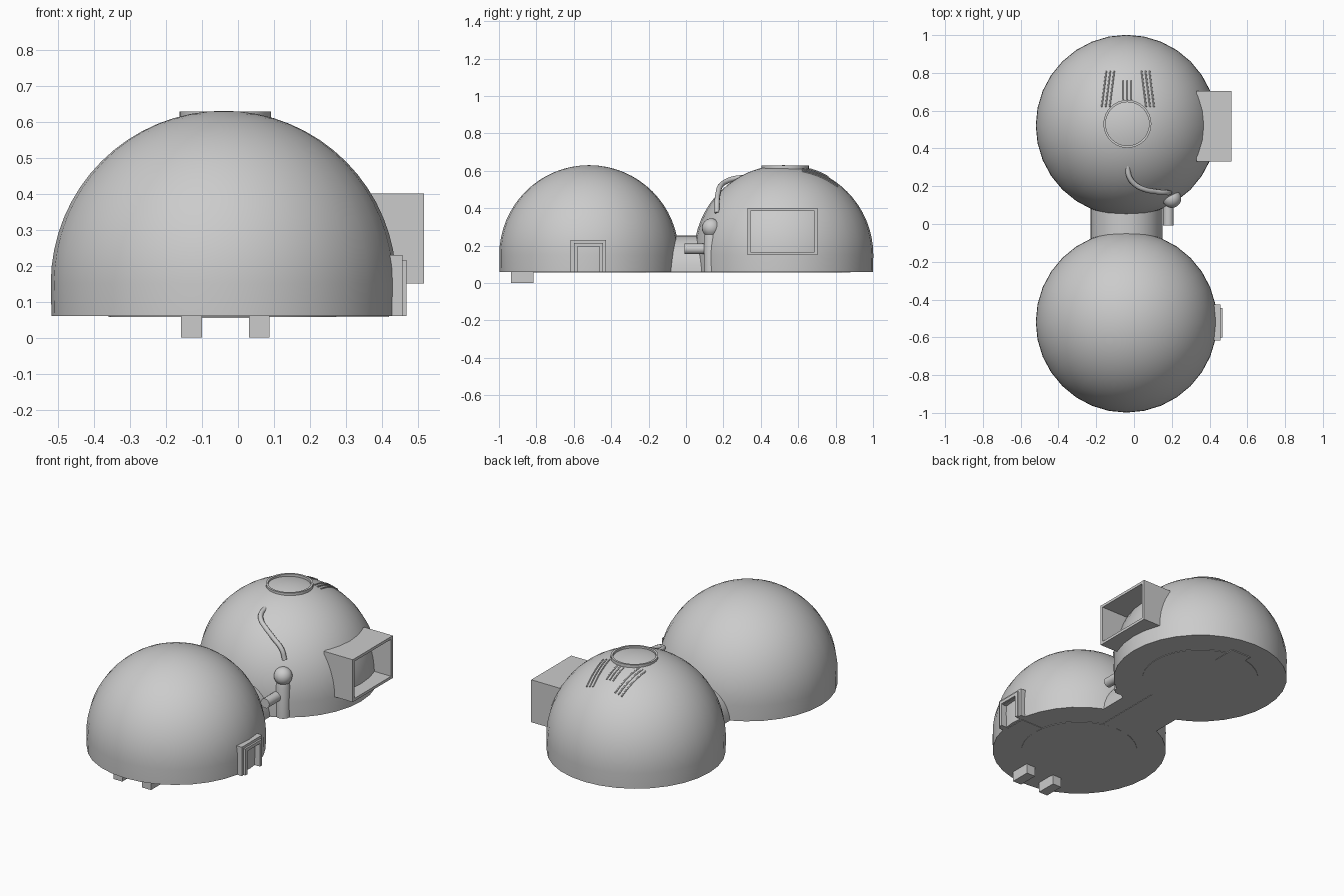
import bpy, bmesh, math
from mathutils import Vector

if "Cube" in bpy.data.objects:
    bpy.data.objects.remove(bpy.data.objects["Cube"])

grey = bpy.data.materials.new("plain_grey")
grey.diffuse_color = (0.6, 0.6, 0.6, 1)
grey.use_nodes = True
grey.node_tree.nodes["Principled BSDF"].inputs["Base Color"].default_value = grey.diffuse_color
CX, REAR_Y, FRONT_Y, R, CZ, BASE = -0.04, 0.5215, -0.5185, 0.48, 0.15, 0.06


def finish(name, bm, smooth=False):
    bmesh.ops.recalc_face_normals(bm, faces=bm.faces)
    me = bpy.data.meshes.new(name)
    bm.to_mesh(me)
    bm.free()
    ob = bpy.data.objects.new(name, me)
    bpy.context.collection.objects.link(ob)
    me.materials.append(grey)
    if smooth:
        bpy.context.view_layer.objects.active = ob
        ob.select_set(True)
        bpy.ops.object.shade_smooth_by_angle(angle=math.radians(35))
        ob.select_set(False)
    return ob


def lathe(name, profile, loc, seg=32, closed=False):
    """Turn an (r, z) profile round a vertical axis."""
    bm = bmesh.new()
    vs = [bm.verts.new((loc[0] + r, loc[1], loc[2] + z)) for r, z in profile]
    edges = [bm.edges.new(p) for p in zip(vs, vs[1:])]
    if closed:
        edges.append(bm.edges.new((vs[-1], vs[0])))
    bmesh.ops.spin(bm, geom=vs + edges, cent=loc, axis=(0, 0, 1),
                   angle=2 * math.pi, steps=seg, use_duplicate=False)
    bmesh.ops.remove_doubles(bm, verts=bm.verts, dist=1e-5)
    return finish(name, bm, True)


def box(name, x, y, z):
    bm = bmesh.new()
    bmesh.ops.create_cube(bm, size=1)
    for v in bm.verts:
        v.co = [a[0] + (c + 0.5) * (a[1] - a[0]) for a, c in zip((x, y, z), v.co)]
    return finish(name, bm)


def prism(name, outline, axis, a, b, smooth=False):
    """Extrude an outline along one axis from a to b."""
    bm = bmesh.new()
    def put(p, t):
        c = list(p)
        c.insert(axis, t)
        return bm.verts.new(c)
    face = bm.faces.new([put(p, a) for p in outline])
    ext = bmesh.ops.extrude_face_region(bm, geom=[face])["geom"]
    for v in ext:
        if isinstance(v, bmesh.types.BMVert):
            v.co[axis] = b
    return finish(name, bm, smooth)


def rect_frame(name, x, y, z, t, open_bottom=False):
    """Four-sided (or three-sided) frame facing +x."""
    bm = bmesh.new()
    zb = z[0] if open_bottom else z[0] + t
    out = [(y[0], z[0]), (y[0], z[1]), (y[1], z[1]), (y[1], z[0])]
    inn = [(y[0] + t, zb), (y[0] + t, z[1] - t), (y[1] - t, z[1] - t), (y[1] - t, zb)]
    for i in range(3 if open_bottom else 4):
        j = (i + 1) % 4
        bm.faces.new([bm.verts.new((x[0], *p)) for p in (out[i], out[j], inn[j], inn[i])])
    bmesh.ops.remove_doubles(bm, verts=bm.verts, dist=1e-5)
    ext = bmesh.ops.extrude_face_region(bm, geom=bm.faces[:])["geom"]
    for v in ext:
        if isinstance(v, bmesh.types.BMVert):
            v.co.x = x[1]
    return finish(name, bm)


def tube(name, pts, radius):
    cu = bpy.data.curves.new(name, "CURVE")
    cu.dimensions = "3D"
    cu.bevel_depth, cu.bevel_resolution, cu.use_fill_caps = radius, 2, True
    cu.resolution_u = 6
    sp = cu.splines.new("BEZIER")
    sp.bezier_points.add(len(pts) - 1)
    for bp, p in zip(sp.bezier_points, pts):
        bp.co = p
        bp.handle_left_type = bp.handle_right_type = "AUTO"
    cu.materials.append(grey)
    ob = bpy.data.objects.new(name, cu)
    bpy.context.collection.objects.link(ob)


# Two domes, closed underneath
dome = [(0, BASE), (R - 0.002, BASE)] + [
    (R * math.cos(math.pi * i / 32), CZ + R * math.sin(math.pi * i / 32)) for i in range(17)]
dome[-1] = (0, CZ + R)
for label, cy in (("rear", REAR_Y), ("front", FRONT_Y)):
    lathe(label + "_dome", dome, (CX, cy, 0))
    # thin floor disc showing underneath
    lathe(label + "_floor", [(0, 0.057), (0.32, 0.057), (0.32, 0.064), (0, 0.064)], (CX, cy, 0))

# Arched corridor and floor strips
arch = [(CX + 0.19 * math.cos(math.pi * i / 16), BASE + 0.195 * math.sin(math.pi * i / 16)) for i in range(17)]
prism("corridor", arch, 1, -0.15, 0.15, True)
box("corridor_floor", (-0.13, 0.05), (-0.25, 0.25), (0.0575, 0.064))
box("doorway_floor", (0.25, 0.42), (-0.585, -0.46), (0.0575, 0.064))
box("rear_floor_hatch", (-0.10, 0.03), (0.73, 0.88), (0.055, 0.064))

# Hollow window hood on the rear dome
rect_frame("window_hood", (0.33, 0.517), (0.33, 0.703), (0.15, 0.40), 0.016)

# Side doorway on the front dome
rect_frame("side_door_frame", (0.40, 0.457), (-0.617, -0.427), (BASE, 0.23), 0.036, True)
rect_frame("side_door_trim", (0.457, 0.468), (-0.60, -0.444), (BASE, 0.215), 0.019, True)

# Two feet below the front entrance
for label, x in (("left", (-0.158, -0.10)), ("right", (0.03, 0.087))):
    box(label + "_foot", x, (-0.935, -0.815), (0, 0.064))

# Skylight rim on the rear dome
lathe("skylight_rim", [(0.127, 0.60), (0.127, 0.628), (0.115, 0.628), (0.115, 0.60)],
      (-0.035, 0.53, 0), closed=True)

# Three groups of thin rails running down the back of the rear dome
def on_dome(x, y, lift):
    h = (R + lift) ** 2 - (x - CX) ** 2 - (y - REAR_Y) ** 2
    return (x, y, CZ + math.sqrt(h))

for g, (x0, y0, y1, lean) in enumerate(((-0.138, 0.62, 0.81, -0.012),
                                        (-0.035, 0.66, 0.76, 0), (0.073, 0.62, 0.81, 0.012))):
    for k in (-1, 0, 1):
        pts = [on_dome(x0 + k * 0.021 + lean * (1 - i / 2), y0 + (y1 - y0) * i / 4, 0.001)
               for i in range(5)]
        tube(f"rail_{g}_{k + 1}", pts, 0.004)

# Bent hose on the rear dome
tube("hose", [(-0.035, 0.31, 0.565), (-0.025, 0.25, 0.556), (0.005, 0.21, 0.54),
              (0.05, 0.185, 0.52), (0.11, 0.172, 0.48), (0.17, 0.166, 0.43),
              (0.188, 0.166, 0.375)], 0.014)

# Round-topped tank with a side pipe
cap = [(0.05 * math.cos(math.radians(a)), 0.295 + 0.05 * math.sin(math.radians(a)))
       for a in range(-45, 90, 15)] + [(0, 0.345)]
lathe("tank", [(0, BASE), (0.04, BASE), (0.04, 0.24)] + cap, (0.2, 0.135, 0), 20)
ring = [(0.182 + 0.028 * math.cos(math.pi * i / 8), 0.182 + 0.028 * math.sin(math.pi * i / 8)) for i in range(16)]
prism("side_pipe", ring, 1, -0.008, 0.12, True)
